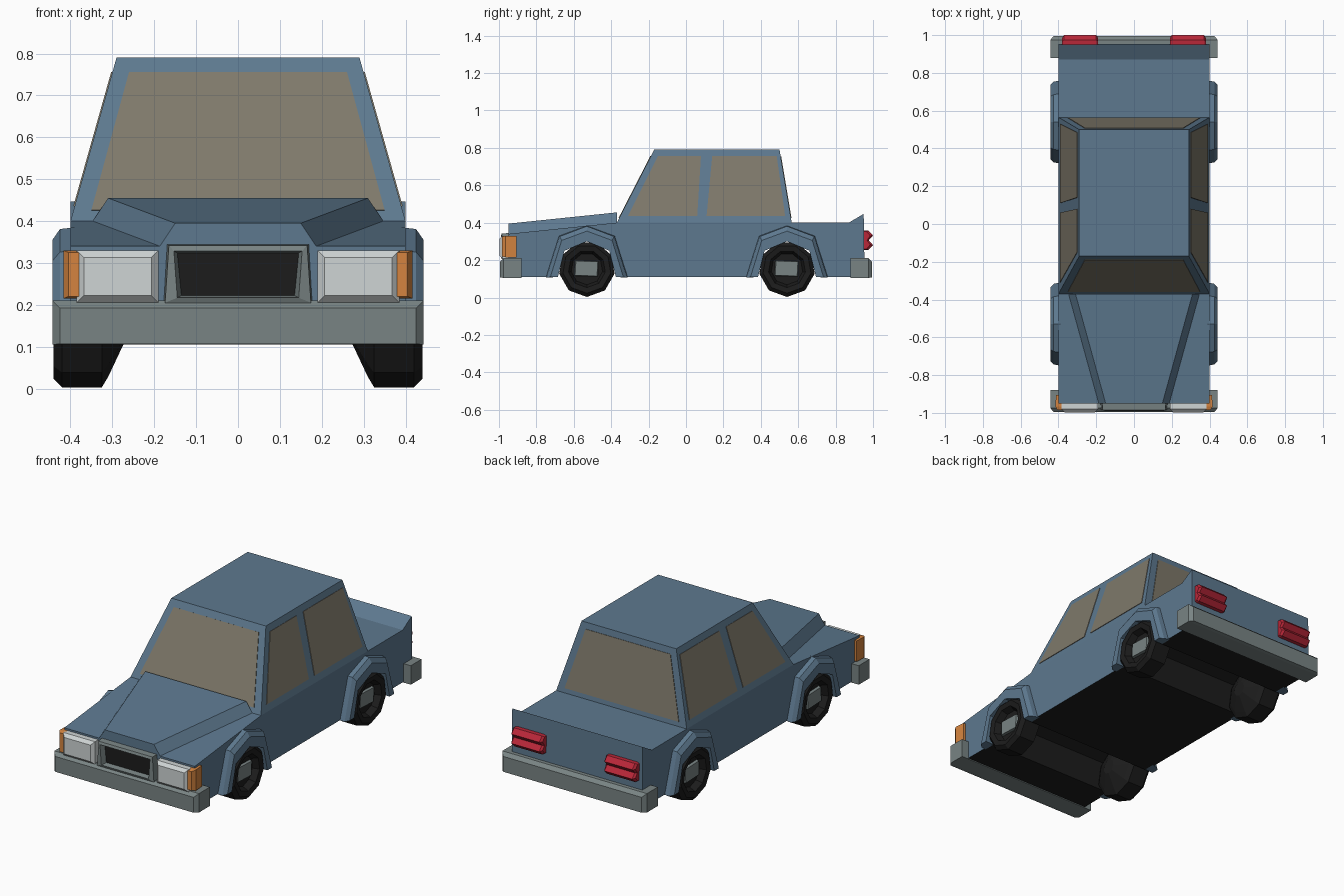
import bpy, bmesh, math
from mathutils import Vector

cube = bpy.data.objects.get("Cube")
if cube:
    bpy.data.objects.remove(cube)


def material(name, rgb):
    m = bpy.data.materials.new(name)
    m.use_nodes = True
    color = (*rgb, 1)
    m.diffuse_color = color
    bsdf = next(n for n in m.node_tree.nodes if n.type == 'BSDF_PRINCIPLED')
    bsdf.inputs["Base Color"].default_value = color
    bsdf.inputs["Roughness"].default_value = 0.7
    return m


BLUE = material("body blue", (0.11, 0.19, 0.275))
GLASS = material("window brown", (0.21, 0.19, 0.145))
GREY = material("bumper grey", (0.19, 0.23, 0.23))
BLACK = material("rubber black", (0.012, 0.012, 0.012))
WHITE = material("headlight white", (0.62, 0.66, 0.66))
ORANGE = material("indicator orange", (0.66, 0.23, 0.05))
RED = material("tail light red", (0.48, 0.02, 0.04))


def loft(name, rings, mats, rule=None):
    """Bridge equal rings of points, cap both ends, colour faces by a rule."""
    bm = bmesh.new()
    loops = [[bm.verts.new(p) for p in ring] for ring in rings]
    n = len(loops[0])
    for a, b in zip(loops, loops[1:]):
        for i in range(n):
            j = (i + 1) % n
            bm.faces.new((a[i], a[j], b[j], b[i]))
    bm.faces.new(loops[0])
    bm.faces.new(loops[-1])
    bmesh.ops.recalc_face_normals(bm, faces=bm.faces)
    if rule:
        for f in bm.faces:
            f.material_index = int(rule(f))
    mesh = bpy.data.meshes.new(name)
    bm.to_mesh(mesh)
    bm.free()
    for m in mats:
        mesh.materials.append(m)
    obj = bpy.data.objects.new(name, mesh)
    bpy.context.collection.objects.link(obj)
    return obj


def rect_y(x0, x1, z0, z1, y, inset=0):
    """Rectangle facing along y."""
    x0, x1, z0, z1 = x0 + inset, x1 - inset, z0 + inset, z1 - inset
    return [(x0, y, z0), (x1, y, z0), (x1, y, z1), (x0, y, z1)]


def mirrored(rings, s):
    return [[(s * x, y, z) for x, y, z in ring] for ring in rings]


SIDES = (("left", 1), ("right", -1))
WHEELS = (("front", -0.53), ("rear", 0.54))
FLOOR, DECK, ROOF = 0.11, 0.40, 0.79

# Lower body: side profile with wheel arches, extruded across
arch = [(-0.155, FLOOR), (-0.12, 0.25), (0, 0.3), (0.12, 0.25), (0.155, FLOOR)]
profile = [(-0.95, 0.34), (-0.95, FLOOR)]
for _, cy in WHEELS:
    profile += [(cy + y, z) for y, z in arch]
profile += [(0.955, FLOOR), (0.95, 0.447), (0.87, DECK), (-0.37, DECK)]
loft("lower_body", [[(x, y, z) for y, z in profile] for x in (-0.4, 0.4)],
     [BLUE, BLACK],
     lambda f: abs(f.calc_center_median().x) < 0.01
     and f.calc_center_median().z < 0.31
     and abs(f.calc_center_median().y) < 0.9)

# Raised hood, widening toward the windscreen
loft("hood", [
    [(-0.19, -0.95, 0.335), (0.19, -0.95, 0.335), (0.15, -0.95, 0.395), (-0.15, -0.95, 0.395)],
    [(-0.35, -0.37, 0.395), (0.35, -0.37, 0.395), (0.31, -0.37, 0.455), (-0.31, -0.37, 0.455)],
], [BLUE])

# Cabin
loft("cabin", [
    [(-0.4, -0.37, DECK), (0.4, -0.37, DECK), (0.4, 0.565, DECK), (-0.4, 0.565, DECK)],
    [(-0.29, -0.17, ROOF), (0.29, -0.17, ROOF), (0.29, 0.5, ROOF), (-0.29, 0.5, ROOF)],
], [BLUE])


def rise(z):
    return (z - DECK) / (ROOF - DECK)


def window(name, pts, outward):
    """Thin glass plate lying on a cabin wall."""
    pts = [Vector(p) for p in pts]
    n = (pts[1] - pts[0]).cross(pts[2] - pts[0]).normalized()
    if n.dot(Vector(outward)) < 0:
        n = -n
    loft(name, [[p - n * 0.003 for p in pts], [p + n * 0.003 for p in pts]], [GLASS])


# Windscreen and rear window
screen = [(-0.35, 0.425), (0.35, 0.425), (0.26, 0.755), (-0.26, 0.755)]
window("windscreen", [(x, -0.37 + 0.2 * rise(z), z) for x, z in screen], (0, -1, 0))
window("rear_window", [(x, 0.565 - 0.065 * rise(z), z) for x, z in screen], (0, 1, 0))

# Door windows
panes = {
    "front": [(-0.31, 0.435), (0.06, 0.435), (0.08, 0.755), (-0.15, 0.755)],
    "rear": [(0.11, 0.435), (0.53, 0.435), (0.485, 0.755), (0.14, 0.755)],
}
for side, s in SIDES:
    for place, pane in panes.items():
        window(f"{side}_{place}_door_window",
               [(s * (0.4 - 0.11 * rise(z)), y, z) for y, z in pane], (s, 0, 0))

# Wheels, hubs and flared arches
outer = [(-0.22, FLOOR), (-0.15, 0.33), (0, 0.385), (0.15, 0.33), (0.22, FLOOR)]
ledge = [(-0.195, FLOOR), (-0.135, 0.305), (0, 0.355), (0.135, 0.305), (0.195, FLOOR)]


def disc(x, r, cy, sides=9):
    turn = [math.tau * i / sides - math.pi / 2 for i in range(sides)]
    return [(x, cy + r * math.cos(a), 0.153 + r * math.sin(a)) for a in turn]


for side, s in SIDES:
    for place, cy in WHEELS:
        tyre = [disc(x, r, cy) for x, r in
                ((0.27, 0.04), (0.31, 0.125), (0.325, 0.15), (0.42, 0.15),
                 (0.44, 0.13), (0.435, 0.1), (0.40, 0.085))]
        loft(f"{side}_{place}_wheel", mirrored(tyre, s), [BLACK])
        hub = [[(x, cy + y * k, 0.155 + z * k) for y, z in
                ((-0.07, -0.04), (0.06, -0.045), (0.065, 0.04), (-0.065, 0.045))]
               for x, k in ((0.39, 1), (0.415, 0.9))]
        loft(f"{side}_{place}_hub", mirrored(hub, s), [GREY])
        flare = [[(0.39, cy + o[0], o[1]), (0.425, cy + o[0] * 0.97, o[1] - 0.004),
                  (0.443, cy + l[0], l[1]),
                  (0.443, cy + i[0], i[1]), (0.39, cy + i[0], i[1])]
                 for o, l, i in zip(outer, ledge, arch)]
        loft(f"{side}_{place}_arch_flare", mirrored(flare, s), [BLUE])

# Bumpers with chamfered outer faces
for place, s in (("front", -1), ("rear", 1)):
    loft(f"{place}_bumper", [
        rect_y(-0.443, 0.443, 0.105, 0.21, s * 0.88),
        rect_y(-0.443, 0.443, 0.105, 0.21, s * 0.975),
        rect_y(-0.425, 0.425, 0.107, 0.192, s * 0.995),
    ], [GREY])

# Grille: tapered frame around a dark recess
def grille_ring(top, bottom, z0, z1, y):
    return [(-bottom, y, z0), (bottom, y, z0), (top, y, z1), (-top, y, z1)]


loft("grille", [
    grille_ring(0.17, 0.178, 0.205, 0.345, -0.94),
    grille_ring(0.165, 0.174, 0.205, 0.342, -0.985),
    grille_ring(0.153, 0.145, 0.217, 0.328, -0.99),
    grille_ring(0.145, 0.135, 0.222, 0.324, -0.96),
], [GREY, BLACK],
    lambda f: abs(f.normal.y) > 0.9 and -0.97 < f.calc_center_median().y < -0.95)

# Headlights, indicators and tail lights
for side, s in SIDES:
    loft(f"{side}_headlight", mirrored([
        rect_y(0.19, 0.385, 0.205, 0.33, -0.94),
        rect_y(0.19, 0.385, 0.205, 0.33, -0.98),
        rect_y(0.19, 0.385, 0.205, 0.33, -0.997, 0.017),
    ], s), [WHITE])
    loft(f"{side}_indicator", mirrored([
        rect_y(0.378, 0.412, 0.215, 0.33, -0.905),
        rect_y(0.378, 0.417, 0.215, 0.33, -0.965),
        rect_y(0.38, 0.405, 0.22, 0.325, -0.985),
    ], s), [ORANGE])
    ridge = [(0.94, 0.255), (0.975, 0.255), (1.0, 0.28), (0.977, 0.306),
             (1.0, 0.332), (0.975, 0.357), (0.94, 0.357)]
    tail = [[(x, 0.94 + (y - 0.94) * k, 0.306 + (z - 0.306) * h) for y, z in ridge]
            for x, k, h in ((0.19, 0.75, 0.9), (0.2, 1, 1), (0.37, 1, 1), (0.38, 0.75, 0.9))]
    loft(f"{side}_tail_light", mirrored(tail, s), [RED])
